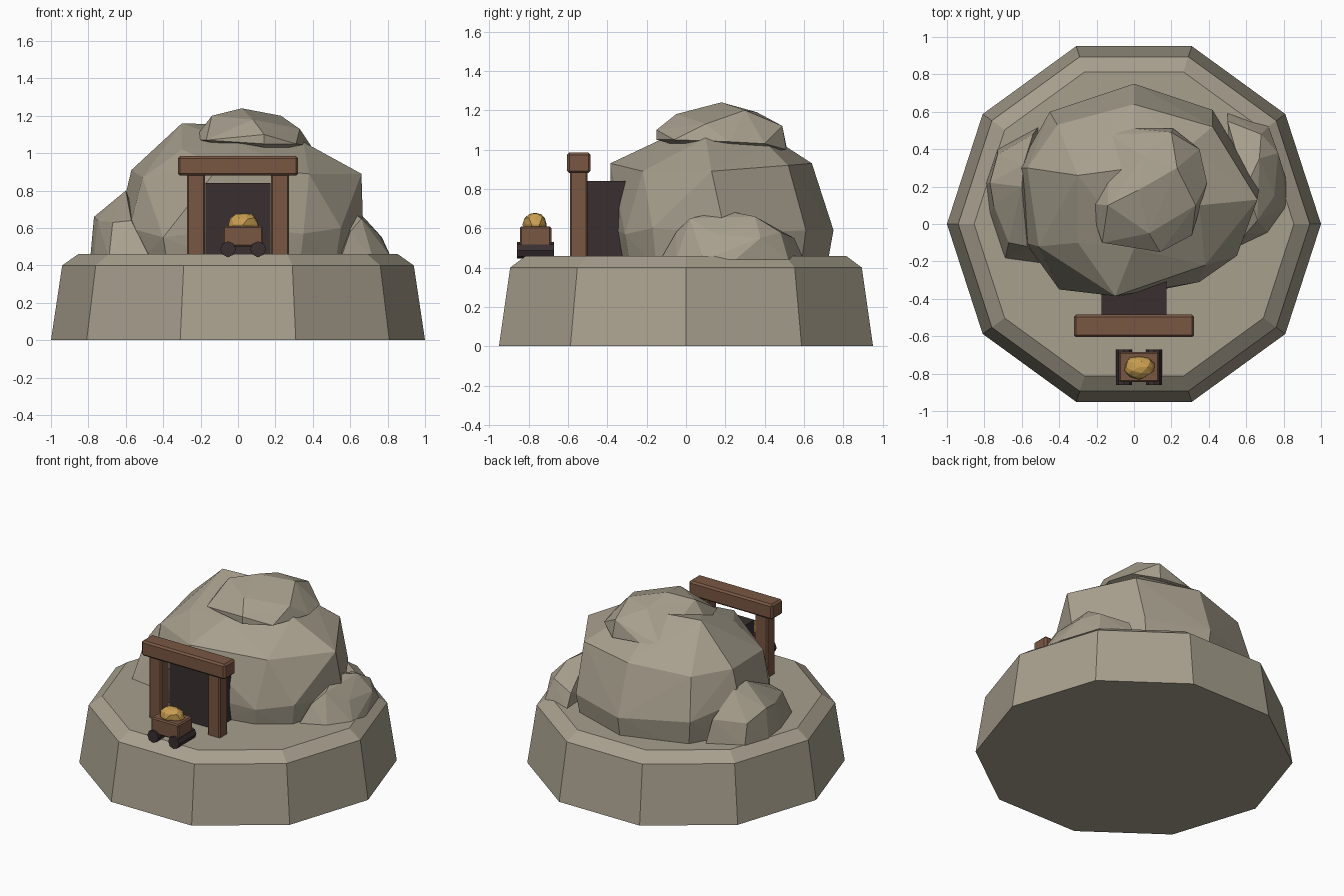
import bpy, bmesh, math, random
from mathutils import Vector

random.seed(4)
old = bpy.data.objects.get("Cube")
if old:
    bpy.data.objects.remove(old, do_unlink=True)


def material(name, rgb):
    mat = bpy.data.materials.new(name)
    mat.use_nodes = True
    mat.diffuse_color = (*rgb, 1)
    mat.node_tree.nodes["Principled BSDF"].inputs["Base Color"].default_value = (*rgb, 1)
    return mat


stone = material("grey_stone", (0.39, 0.35, 0.27))
wood = material("brown_wood", (0.19, 0.095, 0.055))
dark = material("dark_iron", (0.04, 0.028, 0.03))
gold = material("gold_ore", (0.58, 0.34, 0.08))


def finish(name, bm, mat, bevel=0):
    """Turn a bmesh into a flat shaded object."""
    bmesh.ops.recalc_face_normals(bm, faces=bm.faces)
    mesh = bpy.data.meshes.new(name)
    bm.to_mesh(mesh)
    bm.free()
    mesh.materials.append(mat)
    obj = bpy.data.objects.new(name, mesh)
    bpy.context.collection.objects.link(obj)
    if bevel:
        mod = obj.modifiers.new("soft_edges", "BEVEL")
        mod.width = bevel
        mod.segments = 1
    return obj


def box(name, low, high, mat, bevel=0):
    """Box between two opposite corners."""
    bm = bmesh.new()
    bmesh.ops.create_cube(bm, size=1)
    for v in bm.verts:
        v.co = Vector([high[i] if v.co[i] > 0 else low[i] for i in range(3)])
    return finish(name, bm, mat, bevel)


def rock(name, points):
    """Faceted boulder wrapped around a few corner points."""
    bm = bmesh.new()
    for p in points:
        bm.verts.new(p)
    hull = bmesh.ops.convex_hull(bm, input=bm.verts)
    spare = {g for g in hull["geom_interior"] + hull["geom_unused"]
             if isinstance(g, bmesh.types.BMVert)}
    bmesh.ops.delete(bm, geom=list(spare), context="VERTS")
    return finish(name, bm, stone)


# Ten-sided plinth with a sloping rim
bm = bmesh.new()
rings = []
for radius, z in ((1, 0), (0.94, 0.4), (0.855, 0.46)):
    rings.append([bm.verts.new((radius * math.cos(a), radius * math.sin(a), z))
                  for a in (math.tau * i / 10 for i in range(10))])
for lower, upper in zip(rings, rings[1:]):
    for i in range(10):
        j = (i + 1) % 10
        bm.faces.new((lower[i], lower[j], upper[j], upper[i]))
bm.faces.new(rings[0])
bm.faces.new(rings[-1])
finish("plinth", bm, stone)

# Main hill: a wide waist, a shoulder and a crown, tucked in at the foot
waist = [(0, .75, .59), (.42, .61, .59), (.67, .2, .57), (.55, -.17, .6),
         (.35, -.31, .57), (0, -.38, .6), (-.4, -.35, .55), (-.58, -.1, .6),
         (-.62, .3, .7), (-.45, .6, .62)]
shoulder = [(.66, .13, .89), (.38, -.22, .89), (-.1, -.385, .93), (-.51, -.12, .87),
            (-.57, .3, .91), (-.41, .53, .9), (0, .64, .93), (.42, .52, .92)]
crown = [(-.3, .26, 1.16), (0, -.13, 1.05), (.35, .1, 1.06), (.3, .42, 1.02),
         (0, .3, 1.15), (-.3, -.1, 1.02)]
foot = [(x * .94, .18 + (y - .18) * .94, .4) for x, y, z in waist]
rock("hill", waist + shoulder + crown + foot)

# Smaller boulders
rock("summit_rock", [
    (.02, .18, 1.24), (.23, .3, 1.2), (.05, .36, 1.19), (-.14, .1, 1.2), (.08, -.05, 1.18),
    (.33, .1, 1.13), (-.17, -.1, 1.07), (.14, -.15, 1.1), (.14, -.15, 1.05), (.31, -.06, 1.05),
    (.39, .22, 1.04), (.35, .4, 1.03), (.21, .51, 1), (.2, .49, 1.12), (0, .51, 1.02),
    (-.13, .48, 1.02), (-.24, .11, 1.07), (.1, .2, .95)])
rock("left_boulder", [
    (.6, .2, .69), (.66, .02, .65), (.67, .35, .66), (.68, .48, .58), (.5, .55, .55),
    (.77, .38, .55), (.75, .15, .57), (.6, -.05, .58), (.82, .09, .44), (.81, .25, .44),
    (.72, -.05, .44), (.55, -.13, .44), (.72, .52, .44), (.5, .6, .44)])
rock("right_boulder", [
    (-.6, .2, .8), (-.59, .32, .78), (-.77, .22, .66), (-.75, .1, .64), (-.73, .37, .6),
    (-.67, -.1, .63), (-.57, -.12, .64), (-.54, .48, .62), (-.79, .22, .44), (-.77, .05, .44),
    (-.69, -.19, .44), (-.47, -.22, .44), (-.73, .4, .44), (-.51, .52, .44)])

# Mine entrance: dark shaft framed by two posts and a beam
box("shaft", (-.175, -.5, .45), (.175, -.2, .84), dark)
for side, x in (("right", -.225), ("left", .225)):
    box(side + "_post", (x - .048, -.59, .45), (x + .048, -.5, .9), wood, .008)
box("lintel_beam", (-.322, -.605, .88), (.322, -.485, .985), wood, .012)

# Ore cart on two long rollers
cart_x, cart_y = .027, -.765
box("cart_body", (cart_x - .106, cart_y - .08, .5), (cart_x + .106, cart_y + .08, .61), wood, .008)
for side, x in (("right", cart_x - .08), ("left", cart_x + .08)):
    bm = bmesh.new()
    bmesh.ops.create_cone(bm, cap_ends=True, segments=8, radius1=.042, radius2=.042, depth=.19)
    for v in bm.verts:
        v.co = Vector((x + v.co.x, cart_y + v.co.z, .487 + v.co.y))
    finish(side + "_wheels", bm, dark)

# Heap of ore
bm = bmesh.new()
bmesh.ops.create_icosphere(bm, subdivisions=2, radius=1)
for v in bm.verts:
    r = random.uniform(.85, 1.05)
    v.co = Vector((cart_x + v.co.x * r * .085, cart_y + v.co.y * r * .065, .618 + v.co.z * r * .066))
finish("ore_heap", bm, gold)
